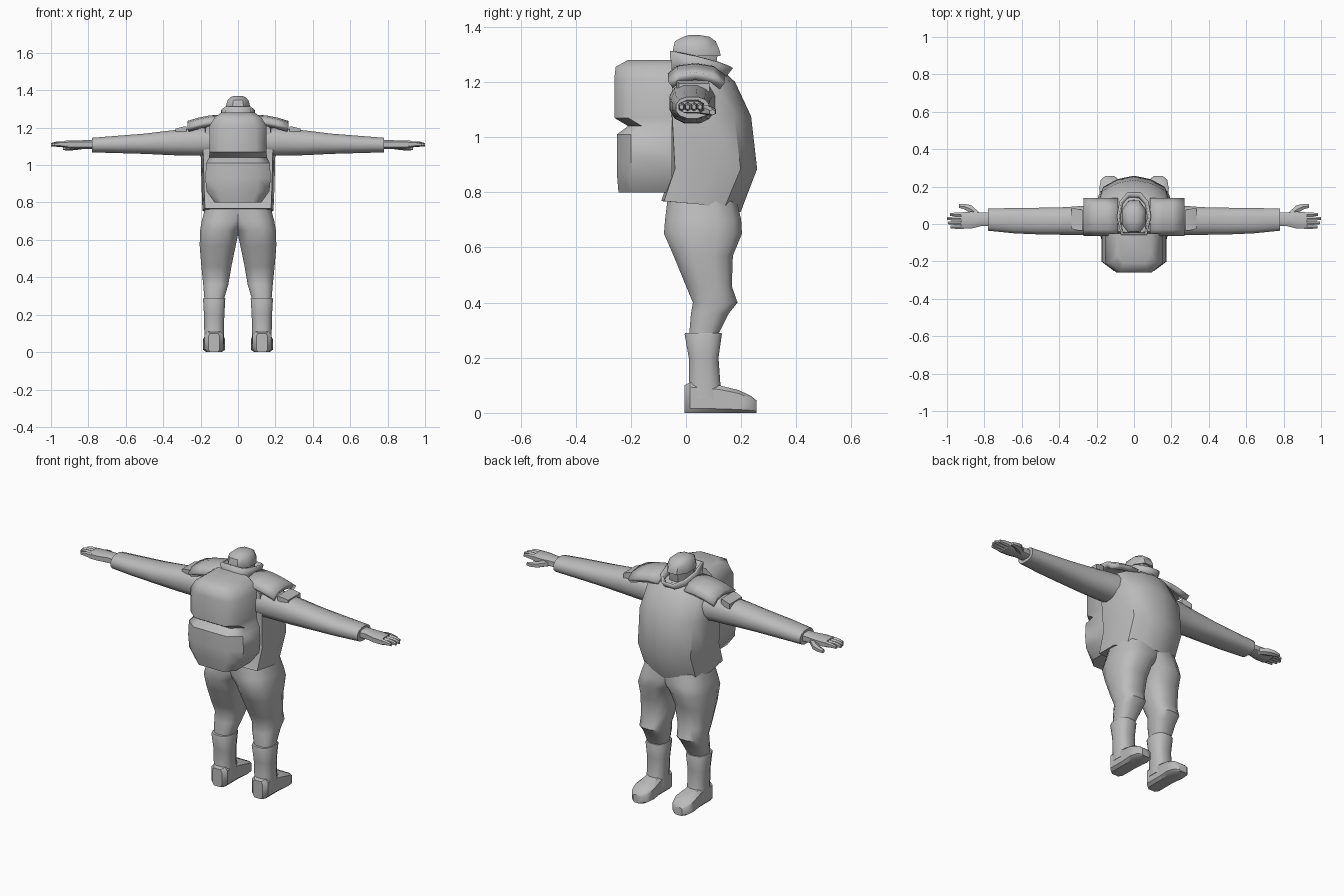
import bpy, bmesh, math

grey = bpy.data.materials.new("plain grey")
grey.diffuse_color = (0.5, 0.5, 0.5, 1)


def finish(name, bm, mirror=False, thick=0, angle=40):
    bmesh.ops.recalc_face_normals(bm, faces=bm.faces)
    me = bpy.data.meshes.new(name)
    bm.to_mesh(me)
    bm.free()
    me.materials.append(grey)
    me.shade_smooth()
    me.set_sharp_from_angle(angle=math.radians(angle))
    ob = bpy.data.objects.new(name, me)
    bpy.context.collection.objects.link(ob)
    if thick:
        m = ob.modifiers.new("thickness", 'SOLIDIFY')
        m.thickness = thick
        m.offset = -1
    if mirror:
        m = ob.modifiers.new("other side", 'MIRROR')
        m.use_mirror_merge = False
    return ob


def skin(bm, rings, cap=True):
    """Bridge rings of points into a tube, optionally capped."""
    vs = [[bm.verts.new(p) for p in r] for r in rings]
    n = len(vs[0])
    for a, b in zip(vs, vs[1:]):
        for i in range(n):
            j = (i + 1) % n
            bm.faces.new((a[i], a[j], b[j], b[i]))
    if cap:
        bm.faces.new(vs[0])
        bm.faces.new(vs[-1])


def box_ring(axis, ring, n, e):
    """Rounded outline filling the span a0..a1, b0..b1 at a place on the axis."""
    t, a0, a1, b0, b1 = ring
    pts = []
    top = math.cos(math.pi / n) ** e
    for i in range(n):
        th = 2 * math.pi * (i + .5) / n
        c, s = math.cos(th), math.sin(th)
        u = math.copysign(abs(c) ** e, c) / top
        v = math.copysign(abs(s) ** e, s) / (top if n % 4 == 0 else 1)
        a, b = (a0 + a1) / 2 + u * (a1 - a0) / 2, (b0 + b1) / 2 + v * (b1 - b0) / 2
        pts.append({'x': (t, a, b), 'y': (a, t, b), 'z': (a, b, t)}[axis])
    return pts


def loft(name, axis, rings, n=8, e=.8, mirror=True, angle=40):
    bm = bmesh.new()
    skin(bm, [box_ring(axis, r, n, e) for r in rings])
    return finish(name, bm, mirror, angle=angle)


def both(pts):
    """Right half outline, front to back, completed with its left half."""
    return pts + [(-x, y, z) for x, y, z in reversed(pts) if abs(x) > 1e-6]


# vest: keeled chest, lower at the front hem
bm = bmesh.new()
rings = []
for z, drop, w, yb, yf in ((.768, .04, .19, -.09, .198), (.885, 0, .195, -.05, .258),
                           (1.076, 0, .2, -.06, .236), (1.2, 0, .185, -.06, .178),
                           (1.245, 0, .09, -.05, .13)):
    rings.append(both([(0, yf, z - drop), (w * .45, yf - .018, z - drop * .9),
                       (w * .85, yf - .06, z - drop * .7), (w, (yf + yb) / 2, z - drop * .3),
                       (w * .93, yb + .01, z), (0, yb, z)]))
skin(bm, rings)
finish("vest", bm)

# backpack: two bulging compartments with a notch between
bm = bmesh.new()
rings = []
for z, w, yb in ((.80, .125, -.245), (.86, .168, -.25), (.93, .175, -.25), (1.01, .17, -.25),
                 (1.04, .155, -.21), (1.07, .152, -.26), (1.21, .152, -.26),
                 (1.255, .125, -.255), (1.28, .09, -.21)):
    rings.append([(w, -.05, z), (w, yb + .05, z), (w * .62, yb, z),
                  (-w * .62, yb, z), (-w, yb + .05, z), (-w, -.05, z)])
skin(bm, rings)
finish("backpack", bm, angle=50)

# trousers
loft("trouser_leg", 'z', [
    (.29, .073, .18, .012, .12), (.36, .052, .186, .018, .155), (.40, .045, .19, .025, .187),
    (.46, .035, .196, .0, .166), (.57, .012, .205, -.045, .17), (.65, -.005, .203, -.08, .203),
    (.70, -.06, .194, -.076, .2), (.79, -.1, .17, -.065, .18)], n=12, e=.75)

# boots
loft("boot_shaft", 'z', [
    (.05, .075, .18, 0, .14), (.1, .076, .18, .012, .125), (.2, .073, .182, .01, .118),
    (.285, .068, .187, -.005, .13), (.29, .07, .185, -.003, .128)], n=12, e=.75)
loft("boot_foot", 'y', [
    (-.005, .098, .158, 0, .1), (.015, .078, .178, 0, .11), (.12, .078, .178, 0, .1),
    (.19, .07, .186, 0, .083), (.235, .08, .178, 0, .062), (.256, .105, .155, 0, .045)],
    n=8, e=.4)

# sleeves
loft("sleeve", 'x', [
    (.14, -.06, .11, 1.05, 1.2), (.24, -.06, .1, 1.05, 1.197), (.36, -.058, .09, 1.053, 1.185),
    (.5, -.056, .087, 1.06, 1.168), (.64, -.05, .085, 1.064, 1.157),
    (.78, -.036, .083, 1.068, 1.146)], n=12, e=.85)

# shoulder patches on the sleeves
loft("sleeve_patch", 'x', [(.275, -.035, .075, 1.17, 1.206), (.295, -.035, .08, 1.17, 1.205),
                           (.335, -.025, .085, 1.165, 1.194)], n=4, e=.5)

# hands
loft("palm", 'x', [(.76, -.012, .06, 1.085, 1.135), (.82, -.012, .062, 1.087, 1.133),
                   (.87, -.024, .066, 1.088, 1.132), (.925, -.026, .062, 1.09, 1.13)], n=8, e=.6)
for i, (y, tip) in enumerate(((-.016, .98), (.006, .995), (.029, 1.0), (.051, .985))):
    loft(f"finger_{i + 1}", 'x', [(.91, y - .011, y + .011, 1.093, 1.128),
                                 (tip - .03, y - .01, y + .01, 1.098, 1.126),
                                 (tip, y - .007, y + .007, 1.1, 1.118)], n=6, e=.8)
loft("thumb", 'x', [(.82, .02, .056, 1.087, 1.122), (.87, .055, .1, 1.08, 1.115),
                    (.905, .078, .108, 1.078, 1.108), (.935, .086, .106, 1.08, 1.1)], n=6, e=.8)

# curved shoulder plates
bm = bmesh.new()
rows = [[bm.verts.new((x, y, z - d)) for x, z in ((.085, 1.268), (.15, 1.266), (.21, 1.254), (.27, 1.236))]
        for y, d in ((-.065, .035), (-.03, .008), (.035, 0), (.1, .01), (.14, .04))]
for a, b in zip(rows, rows[1:]):
    for i in range(3):
        bm.faces.new((a[i], a[i + 1], b[i + 1], b[i]))
finish("shoulder_plate", bm, mirror=True, thick=.03)

# collar: open ring, tall behind and pointed in front
bm = bmesh.new()
rim = both([(.035, .17, 1.25), (.078, .12, 1.27), (.092, .04, 1.292), (.07, -.058, 1.312)])
base = both([(.03, .135, 1.205), (.065, .1, 1.21), (.078, .03, 1.22), (.065, -.055, 1.22)])
skin(bm, [base, rim], cap=False)
finish("collar", bm, thick=.012, angle=30)

# head and cap
loft("head", 'z', [(1.19, -.05, .05, -.03, .09), (1.25, -.053, .053, -.03, .11),
                   (1.31, -.055, .055, -.035, .115)], n=8, mirror=False)
loft("cap", 'z', [(1.295, -.063, .063, -.048, .126), (1.315, -.065, .065, -.048, .122),
                  (1.348, -.055, .055, -.04, .108), (1.364, -.038, .038, -.01, .085),
                  (1.37, -.02, .02, .01, .05)], n=8, e=.9, mirror=False, angle=45)
